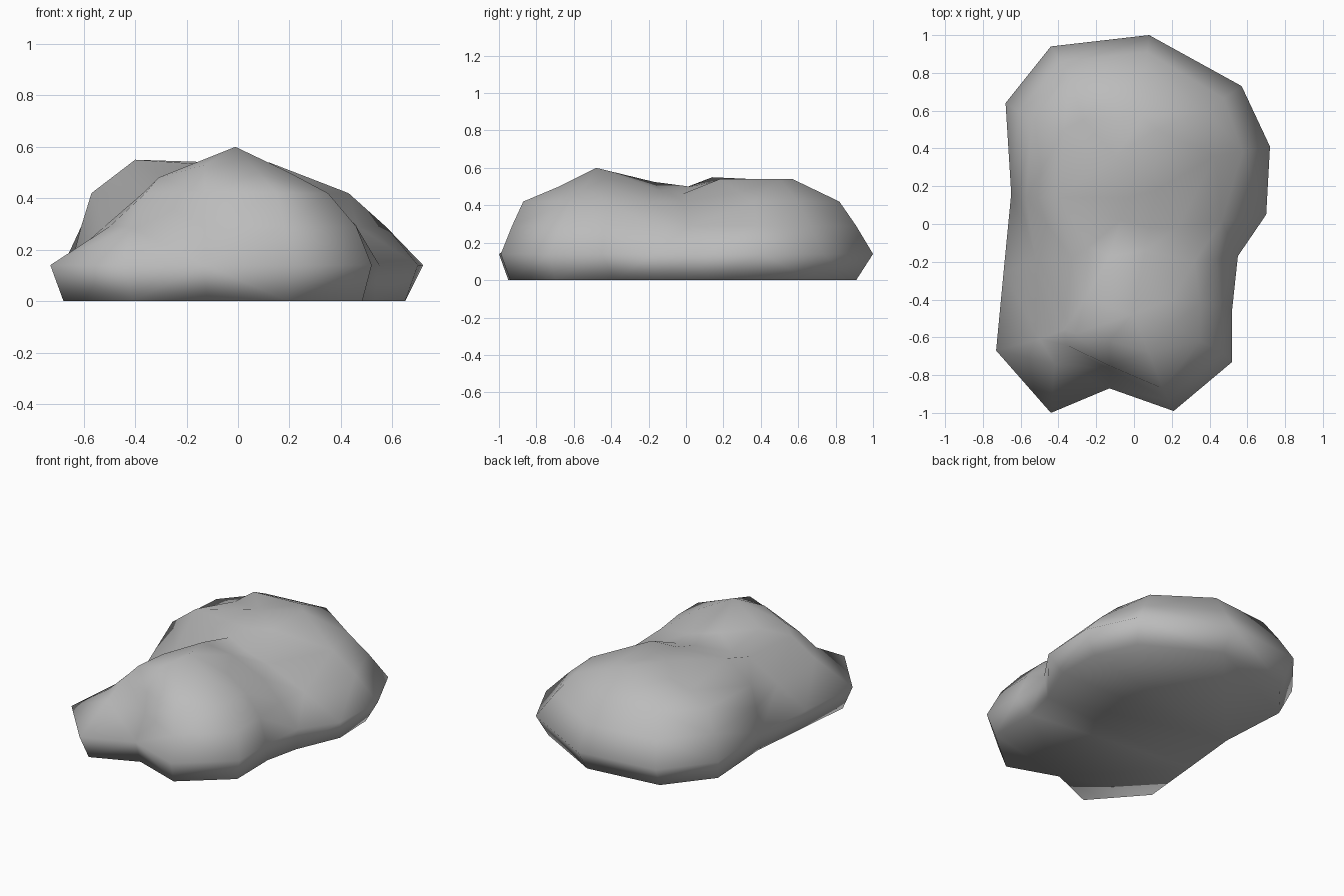
import bpy
import bmesh
from mathutils import Vector

default_cube = bpy.data.objects.get("Cube")
if default_cube:
    bpy.data.objects.remove(default_cube, do_unlink=True)

# Plain grey stone
stone = bpy.data.materials.new("stone_grey")
stone.use_nodes = True
stone.diffuse_color = (0.5, 0.5, 0.5, 1)
stone.node_tree.nodes["Principled BSDF"].inputs["Base Color"].default_value = stone.diffuse_color

# Widest outline near the ground, counter-clockwise from the back
outline = [(.08, 1), (-.44, .94), (-.68, .64), (-.65, .16), (-.69, -.25),
           (-.73, -.67), (-.44, -1), (-.13, -.87), (.21, -.99), (.52, -.73),
           (.52, -.45), (.55, -.17), (.7, .05), (.72, .41), (.57, .73)]

# Shoulder line where the sides turn into the top
shoulder = [(.06, .82), (-.34, .78), (-.54, .55), (-.57, .14), (-.33, -.18),
            (-.37, -.56), (-.36, -.64), (-.13, -.75), (.15, -.87), (.35, -.62),
            (.35, -.42), (.32, -.2), (.23, -.02), (.43, .36), (.38, .6)]

# Crown line with a saddle between the two humps
crown = [(.05, .57, .54), (-.27, .55, .54), (-.37, .5, .47), (-.4, .14, .55),
         (-.24, -.12, .45), (-.26, -.4, .5), (-.31, -.58, .48), (-.13, -.62, .53),
         (.08, -.68, .5), (.2, -.54, .5), (.2, -.4, .5), (.06, -.14, .48),
         (.08, -.02, .46), (.12, .18, .54), (.12, .5, .54)]

# Ridge points that close the top
back_hump = (-.1, .36, .54)
brow = (-.03, .14, .525)
saddle = (-.07, .02, .5)
neck = (-.13, -.17, .525)
peak = (-.01, -.48, .6)
ridge = [back_hump] * 3 + [brow, saddle, neck] + [peak] * 5 + [neck, saddle, brow, back_hump]

# Hollows and bulges in the flank, and the straighter foot, by column
flank_shape = {4: (-.52, -.2), 5: (-.5, -.61), 6: (-.42, -.74),
               7: (-.13, -.77), 9: (.46, -.67), 10: (.46, -.43)}
foot_shape = {10: (.48, -.38), 11: (.53, -.16), 12: (.65, .12), 13: (.64, .4)}


def level(points, z, scale=1, shift=0):
    return [Vector((x * scale, y * scale + shift, z)) for x, y in points]


def reshape(ring, changes):
    for column, spot in changes.items():
        ring[column].xy = spot


base = level(outline, 0, .93, -.02)
reshape(base, foot_shape)
belly = level(outline, .14)
upper = level(shoulder, .42)
flank = [a.lerp(b, .5) for a, b in zip(belly, upper)]
for point in flank:
    point.z = .29
reshape(flank, flank_shape)

# Boulder body: stacked rings joined by side faces
bm = bmesh.new()
rings = [[bm.verts.new(p) for p in ring]
         for ring in (base, belly, flank, upper, crown, ridge)]
count = len(outline)
for low, high in zip(rings, rings[1:]):
    for i in range(count):
        j = (i + 1) % count
        bm.faces.new((low[i], low[j], high[j], high[i]))

# Flat underside, and the ridge row merged to its few points
bm.faces.new(list(reversed(rings[0])))
bmesh.ops.remove_doubles(bm, verts=bm.verts[:], dist=.001)
bmesh.ops.triangulate(bm, faces=bm.faces[:])
bmesh.ops.recalc_face_normals(bm, faces=bm.faces[:])
for face in bm.faces:
    face.smooth = True

mesh = bpy.data.meshes.new("boulder")
bm.to_mesh(mesh)
bm.free()
mesh.materials.append(stone)
boulder = bpy.data.objects.new("boulder", mesh)
bpy.context.collection.objects.link(boulder)
